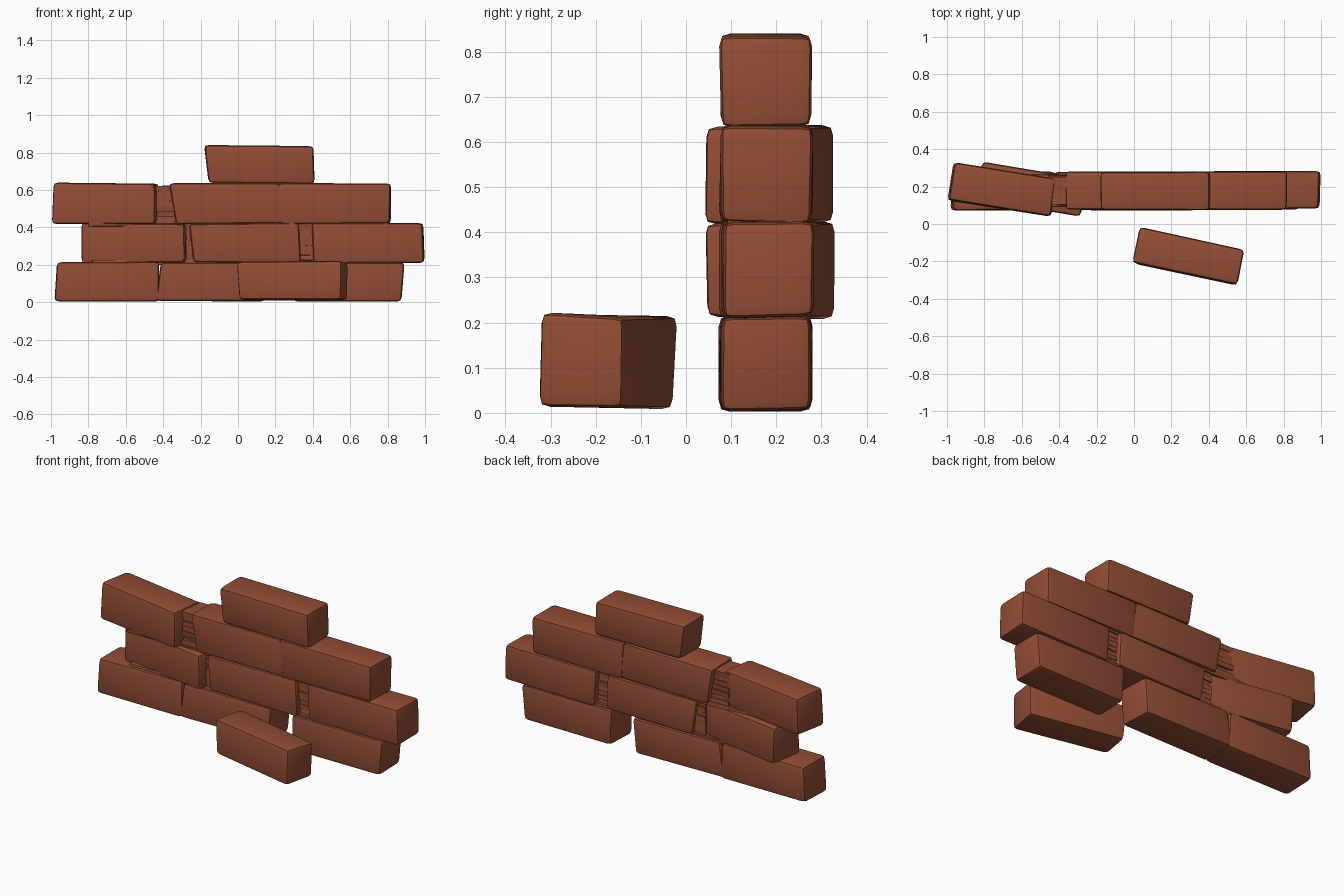
import bpy, bmesh, math, random
from mathutils import Vector, Matrix

if "Cube" in bpy.data.objects:
    bpy.data.objects.remove(bpy.data.objects["Cube"])

random.seed(4)
clay = bpy.data.materials.new("clay_red")
clay.diffuse_color = (0.29, 0.075, 0.036, 1)
clay.use_nodes = True
clay.node_tree.nodes["Principled BSDF"].inputs["Base Color"].default_value = clay.diffuse_color


def block(name, bottom, top, z, y=0.177, depth=0.203, yaw=0, roll=0, bevel=0.024, jitter=0.004):
    """Tapered, slightly uneven block; bottom/top are local x ranges, z is a height range."""
    cx = (bottom[0] + bottom[1] + top[0] + top[1]) / 4
    cz = (z[0] + z[1]) / 2
    bm = bmesh.new()
    bmesh.ops.create_cube(bm, size=1)
    for v in bm.verts:
        ends = top if v.co.z > 0 else bottom
        x = ends[1] if v.co.x > 0 else ends[0]
        h = z[1] if v.co.z > 0 else z[0]
        v.co = Vector((x - cx, v.co.y * depth, h - cz))
        v.co += Vector([random.uniform(-jitter, jitter) for _ in range(3)])
    if bevel:
        bmesh.ops.bevel(bm, geom=bm.edges[:], offset=bevel, segments=2, profile=0.6, affect='EDGES')
    bm.transform(Matrix.Rotation(math.radians(yaw), 4, 'Z') @ Matrix.Rotation(math.radians(roll), 4, 'X'))
    me = bpy.data.meshes.new(name)
    bm.to_mesh(me)
    bm.free()
    ob = bpy.data.objects.new(name, me)
    ob.location = (cx, y, cz)
    me.materials.append(clay)
    bpy.context.collection.objects.link(ob)
    bpy.ops.object.select_all(action='DESELECT')
    ob.select_set(True)
    bpy.context.view_layer.objects.active = ob
    bpy.ops.object.shade_smooth_by_angle(angle=math.radians(35))
    return ob


# Bottom course
Z1, Z2, Z3, Z4 = (0.005, 0.215), (0.212, 0.422), (0.42, 0.637), (0.635, 0.838)
block("bottom_brick_left", (-0.98, -0.42), (-0.965, -0.425), Z1)
block("bottom_brick_middle", (-0.44, 0.14), (-0.415, 0.16), Z1)
block("bottom_brick_right", (0.30, 0.875), (0.295, 0.89), Z1)

# Second course, left brick knocked askew
block("second_brick_left", (-0.825, -0.265), (-0.83, -0.27), Z2, y=0.185, yaw=-9)
block("second_brick_middle", (-0.235, 0.335), (-0.26, 0.325), Z2)
block("second_brick_right", (0.405, 0.995), (0.395, 0.99), Z2, y=0.181)

# Third course, left brick knocked askew
block("third_brick_left", (-0.985, -0.425), (-0.98, -0.43), Z3, y=0.183, yaw=-9.3)
block("third_brick_middle", (-0.335, 0.24), (-0.365, 0.22), Z3)
block("third_brick_right", (0.225, 0.815), (0.215, 0.82), Z3)

# Single top brick and the fallen brick in front
block("top_brick", (-0.155, 0.41), (-0.18, 0.40), Z4)
block("fallen_brick", (0.02, 0.575), (0.0, 0.575), (0.012, 0.217), y=-0.175, depth=0.19, yaw=-12, roll=-2)


# Crumbled layered mortar inside the open joints
def mortar(name, x0, x1, z, layers=7):
    step = (z[1] - z[0]) / layers
    for i in range(layers):
        d = random.uniform(0.13, 0.165)
        lo = z[0] + i * step
        block(f"{name}_{i}", (x0, x1), (x0, x1), (lo, lo + step * 1.05), depth=d, bevel=0, jitter=0.003)


mortar("mortar_second_left", -0.31, -0.22, (0.225, 0.41))
mortar("mortar_second_right", 0.31, 0.42, (0.225, 0.41))
mortar("mortar_third_left", -0.46, -0.32, (0.43, 0.62))

# Thin recessed mortar beds between the courses
for n, (x0, x1, zc) in enumerate([(-0.78, 0.13, 0.213), (0.33, 0.86, 0.213),
                                  (-0.80, 0.80, 0.421), (-0.13, 0.38, 0.637)]):
    block(f"mortar_bed_{n}", (x0, x1), (x0, x1), (zc - 0.013, zc + 0.013), depth=0.17, bevel=0.004)
